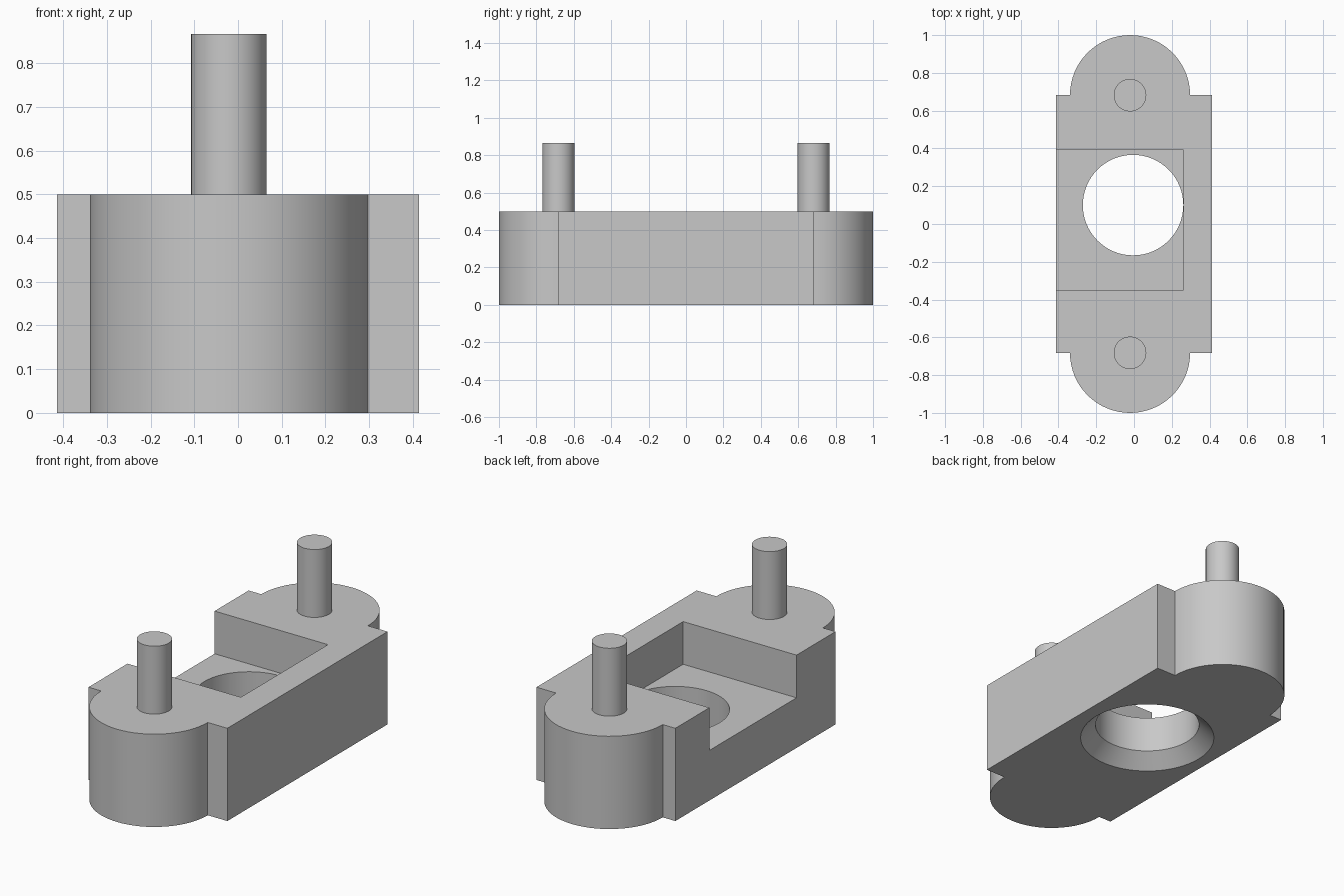
import bpy
import bmesh
import math

cube = bpy.data.objects.get("Cube")
if cube:
    bpy.data.objects.remove(cube, do_unlink=True)

grey = bpy.data.materials.new("plain grey")
grey.use_nodes = True
colour = (0.58, 0.58, 0.58, 1)
grey.diffuse_color = colour
grey.node_tree.nodes["Principled BSDF"].inputs["Base Color"].default_value = colour

HEIGHT, FLOOR = 0.5, 0.27
AXIS_X, END_Y, END_R = -0.021, 0.682, 0.318
SIDES = 64


def make_object(name, bm):
    bmesh.ops.recalc_face_normals(bm, faces=bm.faces)
    mesh = bpy.data.meshes.new(name)
    bm.to_mesh(mesh)
    bm.free()
    obj = bpy.data.objects.new(name, mesh)
    bpy.context.collection.objects.link(obj)
    mesh.materials.append(grey)
    return obj


def lathe(name, x, y, profile):
    """Closed round solid from (radius, z) pairs."""
    bm = bmesh.new()
    angles = [2 * math.pi * i / SIDES for i in range(SIDES)]
    rings = [[bm.verts.new((x + r * math.cos(a), y + r * math.sin(a), z)) for a in angles]
             for r, z in profile]
    for low, high in zip(rings, rings[1:]):
        for i in range(SIDES):
            j = (i + 1) % SIDES
            bm.faces.new((low[i], low[j], high[j], high[i]))
    bm.faces.new(rings[0])
    bm.faces.new(rings[-1])
    return make_object(name, bm)


def prism(name, outline, bottom, top):
    bm = bmesh.new()
    face = bm.faces.new([bm.verts.new((x, y, bottom)) for x, y in outline])
    extruded = bmesh.ops.extrude_face_region(bm, geom=[face])["geom"]
    verts = [v for v in extruded if isinstance(v, bmesh.types.BMVert)]
    bmesh.ops.translate(bm, verts=verts, vec=(0, 0, top - bottom))
    return make_object(name, bm)


def select_only(obj):
    bpy.ops.object.select_all(action='DESELECT')
    obj.select_set(True)
    bpy.context.view_layer.objects.active = obj


def cut(target, cutter):
    mod = target.modifiers.new("cut", 'BOOLEAN')
    mod.operation = 'DIFFERENCE'
    mod.solver = 'EXACT'
    mod.object = cutter
    select_only(target)
    bpy.ops.object.modifier_apply(modifier=mod.name)
    bpy.data.objects.remove(cutter, do_unlink=True)


def smooth(obj):
    select_only(obj)
    bpy.ops.object.shade_smooth_by_angle(angle=math.radians(30))


# Body outline: rectangle with a half round at each end
half = SIDES // 2
arc = [(END_R * math.cos(math.pi * i / half), END_R * math.sin(math.pi * i / half))
       for i in range(half + 1)]
outline = [(0.414, -END_Y), (0.414, END_Y)]
outline += [(AXIS_X + x, END_Y + y) for x, y in arc]
outline += [(-0.414, END_Y), (-0.414, -END_Y)]
outline += [(AXIS_X - x, -END_Y - y) for x, y in arc]
body = prism("body", outline, 0, HEIGHT)

# Pocket open to one side
pocket = [(-0.6, -0.35), (0.262, -0.35), (0.262, 0.392), (-0.6, 0.392)]
cut(body, prism("pocket_cutter", pocket, FLOOR, 0.7))

# Through hole with a countersink underneath
cut(body, lathe("hole_cutter", -0.005, 0.1,
                [(0.363, -0.02), (0.266, 0.075), (0.266, FLOOR + 0.05)]))
smooth(body)

# Locating pins
for name, side in (("front_pin", -1), ("back_pin", 1)):
    smooth(lathe(name, AXIS_X, side * END_Y, [(0.086, HEIGHT - 0.02), (0.086, 0.866)]))
